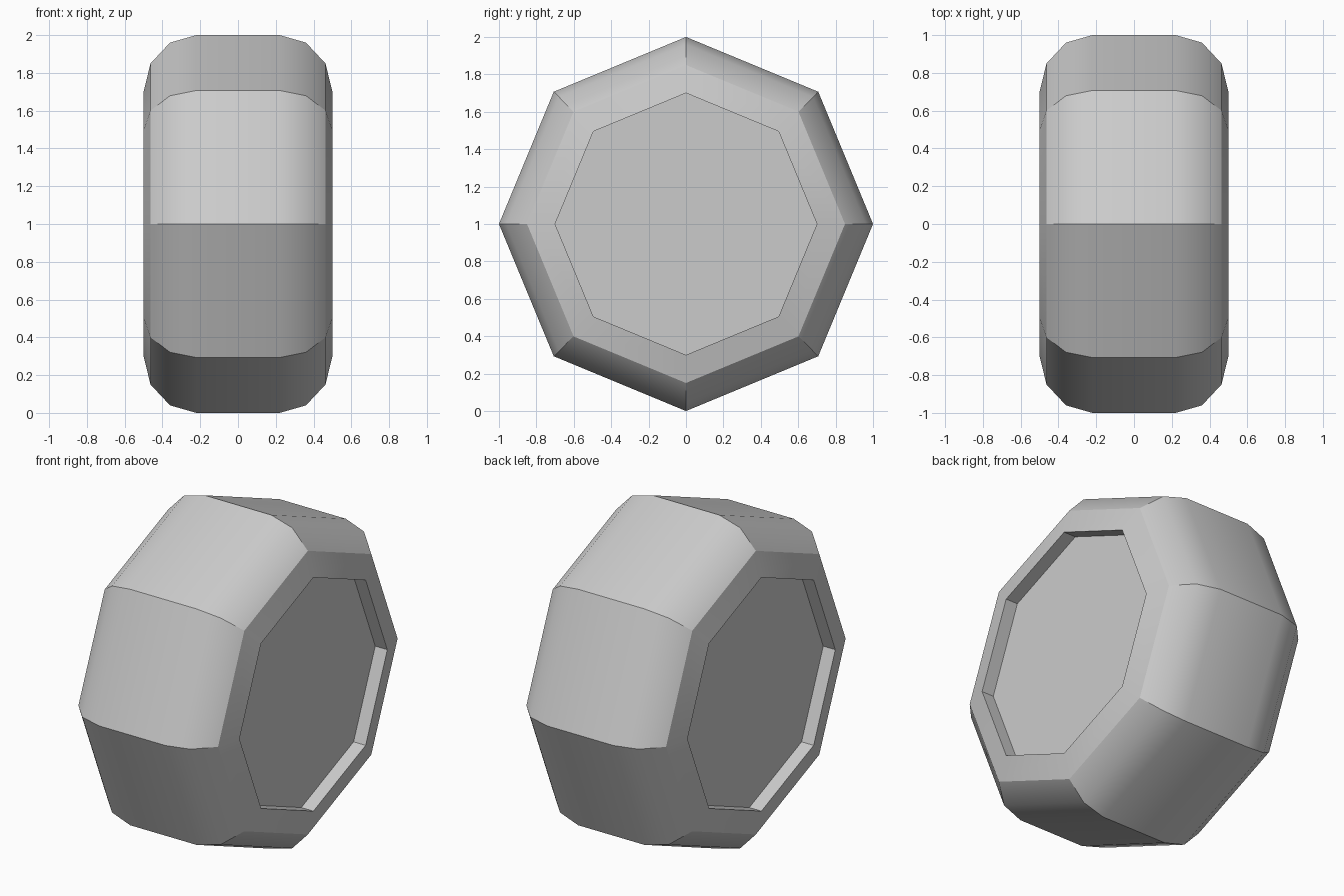
import bpy, bmesh
from math import sin, cos, pi, radians

if "Cube" in bpy.data.objects:
    bpy.data.objects.remove(bpy.data.objects["Cube"])

SIDES = 8
# Half profile as (x, radius): recess rim, rounded shoulder, flat tread
half = [(0.42, 0.70), (0.50, 0.70), (0.463, 0.85), (0.36, 0.96), (0.22, 1.0)]
profile = half + [(-x, r) for x, r in reversed(half)]

# Eight-sided wheel turned around the x axis, with a shallow recess on both sides
bm = bmesh.new()
rings = [[bm.verts.new((x, r * sin(2 * pi * i / SIDES), 1 + r * cos(2 * pi * i / SIDES)))
          for i in range(SIDES)] for x, r in profile]
for a, b in zip(rings, rings[1:]):
    for i in range(SIDES):
        j = (i + 1) % SIDES
        bm.faces.new((a[i], a[j], b[j], b[i]))

# Recessed flat hub faces
bm.faces.new(rings[0])
bm.faces.new(rings[-1])
bmesh.ops.recalc_face_normals(bm, faces=bm.faces)

mesh = bpy.data.meshes.new("wheel")
bm.to_mesh(mesh)
bm.free()
wheel = bpy.data.objects.new("wheel", mesh)
bpy.context.collection.objects.link(wheel)

# Smooth the shoulders, keep the octagon corners and recess rims crisp
bpy.context.view_layer.objects.active = wheel
wheel.select_set(True)
bpy.ops.object.shade_smooth_by_angle(angle=radians(30))
